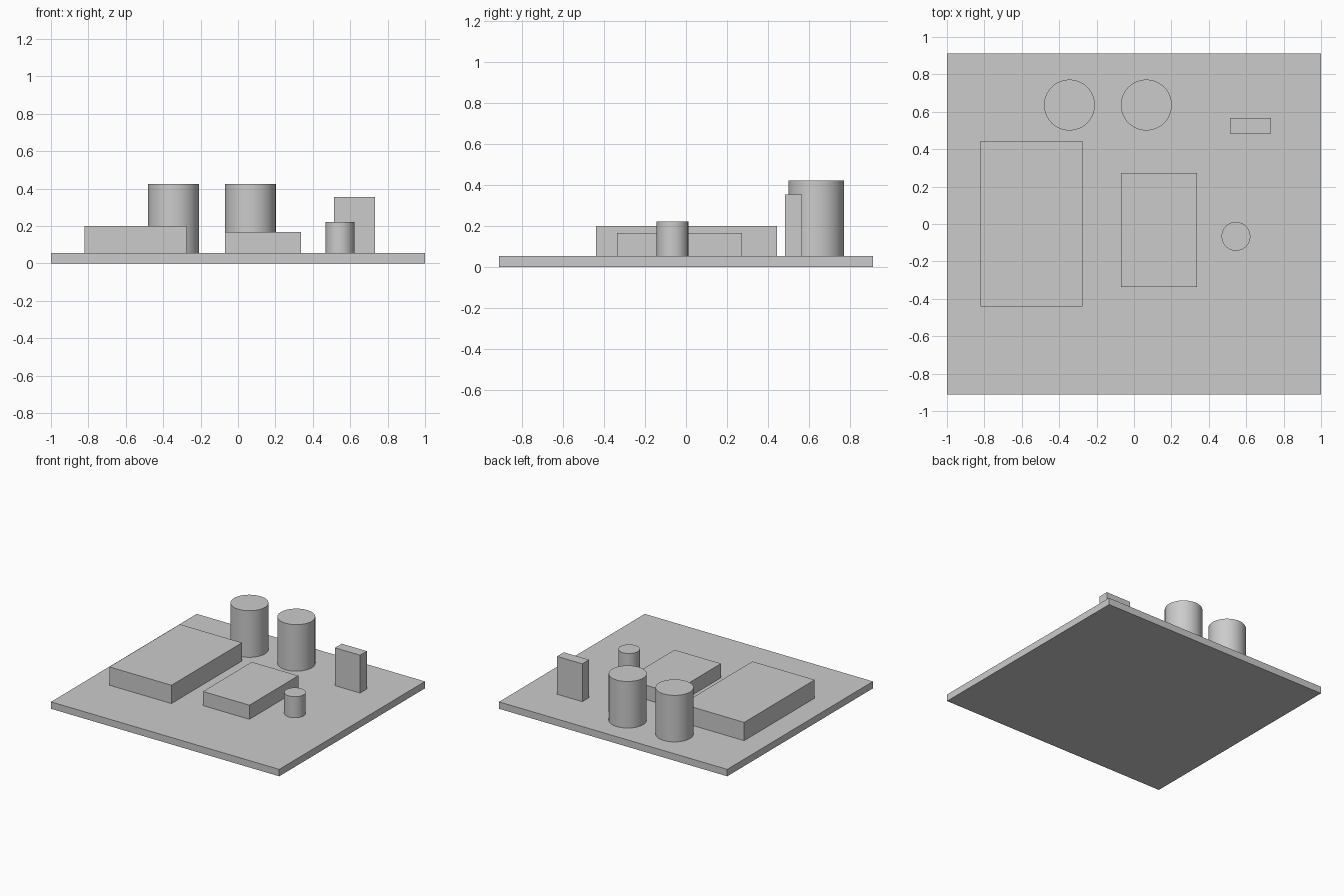
import bpy
import math

cube = bpy.data.objects.get("Cube")
if cube:
    bpy.data.objects.remove(cube, do_unlink=True)

GREY = (0.6, 0.6, 0.6, 1.0)
grey = bpy.data.materials.new("plain_grey")
grey.use_nodes = True
grey.diffuse_color = GREY
grey.node_tree.nodes["Principled BSDF"].inputs["Base Color"].default_value = GREY

BOARD_TOP = 0.055


def finish(name):
    ob = bpy.context.object
    ob.name = name
    ob.data.materials.append(grey)
    return ob


def block(name, x0, x1, y0, y1, z0, z1):
    bpy.ops.mesh.primitive_cube_add(
        size=1, location=((x0 + x1) / 2, (y0 + y1) / 2, (z0 + z1) / 2))
    bpy.context.object.scale = (x1 - x0, y1 - y0, z1 - z0)
    bpy.ops.object.transform_apply(location=False, rotation=False, scale=True)
    return finish(name)


def can(name, x, y, radius, top):
    bpy.ops.mesh.primitive_cylinder_add(
        vertices=64, radius=radius, depth=top - BOARD_TOP,
        location=(x, y, (top + BOARD_TOP) / 2))
    bpy.ops.object.shade_smooth_by_angle(angle=math.radians(30))
    return finish(name)


# Base board
block("board", -1, 1, -0.912, 0.912, 0, BOARD_TOP)

# Rectangular components
block("large_block", -0.82, -0.275, -0.44, 0.443, BOARD_TOP, 0.2)
block("small_block", -0.07, 0.337, -0.338, 0.273, BOARD_TOP, 0.167)
block("upright_plate", 0.512, 0.732, 0.483, 0.567, BOARD_TOP, 0.355)

# Round components
can("right_tall_can", -0.345, 0.636, 0.136, 0.424)
can("left_tall_can", 0.066, 0.636, 0.136, 0.424)
can("short_can", 0.545, -0.066, 0.077, 0.222)
